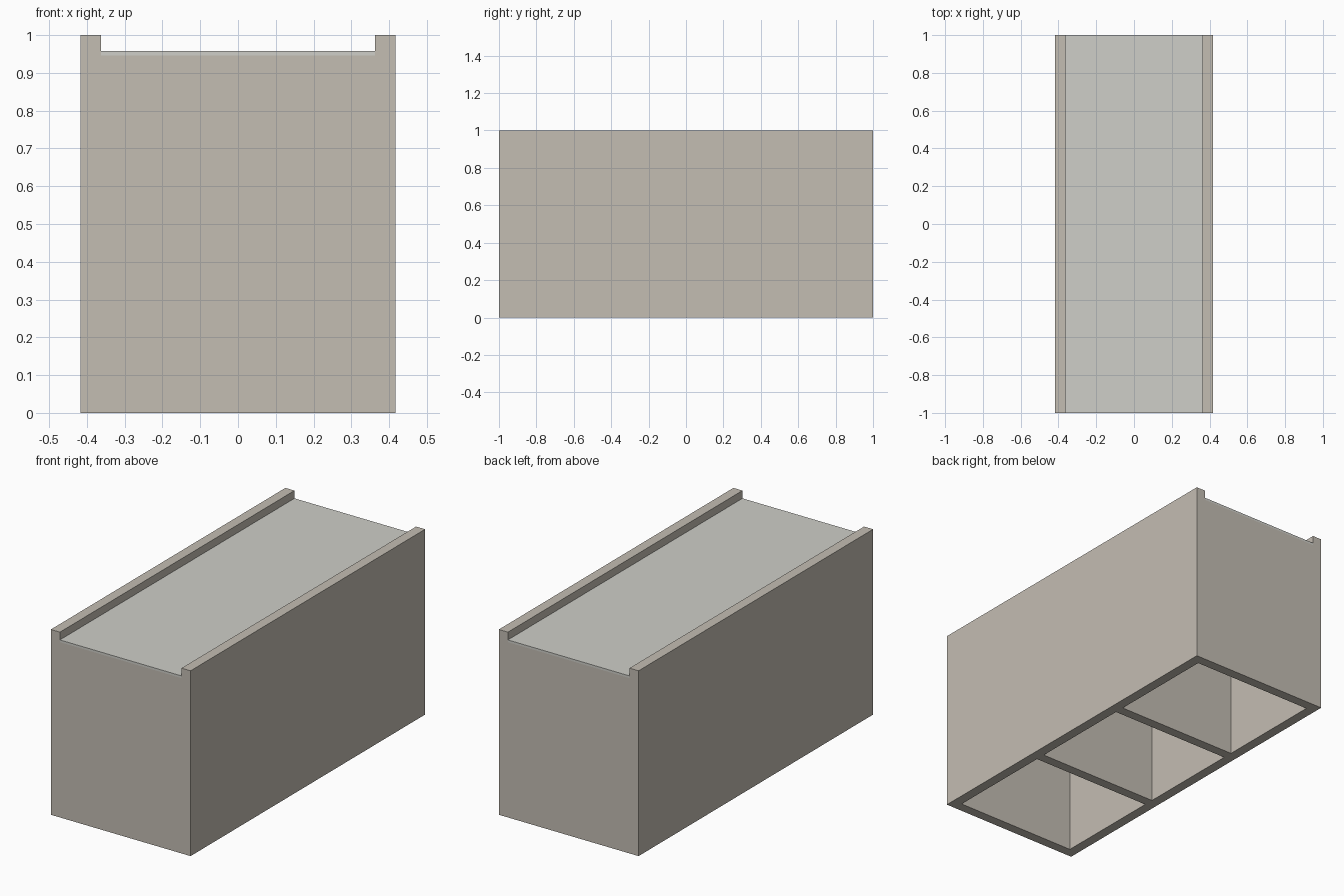
import bpy

if "Cube" in bpy.data.objects:
    bpy.data.objects.remove(bpy.data.objects["Cube"])

W, L, H = 0.417, 1.0, 1.0      # half width, half length, height
T = 0.054                      # board thickness
PANEL = 0.012                  # thickness of the top sheet


def material(name, rgb):
    m = bpy.data.materials.new(name)
    m.diffuse_color = (*rgb, 1)
    m.use_nodes = True
    m.node_tree.nodes["Principled BSDF"].inputs["Base Color"].default_value = m.diffuse_color
    return m


def box(name, x, y, z):
    """Box from (min, max) ranges along each axis."""
    bpy.ops.mesh.primitive_cube_add(size=1, location=[sum(r) / 2 for r in (x, y, z)])
    ob = bpy.context.object
    ob.name = name
    ob.scale = [r[1] - r[0] for r in (x, y, z)]
    bpy.ops.object.transform_apply(location=True, rotation=False, scale=True)
    return ob


def cut(target, cutter):
    cutter.hide_render = True
    mod = target.modifiers.new("cut", 'BOOLEAN')
    mod.operation = 'DIFFERENCE'
    mod.solver = 'EXACT'
    mod.object = cutter
    bpy.context.view_layer.objects.active = target
    bpy.ops.object.modifier_apply(modifier=mod.name)
    bpy.data.objects.remove(cutter)


# Case body
body = box("case_body", (-W, W), (-L, L), (0, H))

# Recess between the two top rails, open at both ends
inner = (-W + T, W - T)
cut(body, box("recess_cutter", inner, (-L - 0.1, L + 0.1), (H - T, H + 0.1)))

# Three compartments open underneath, split by two dividers
for y in ((-L + T, -0.343), (-0.289, 0.289), (0.343, L - T)):
    cut(body, box("compartment_cutter", inner, y, (-0.1, H - 2 * T)))
body.data.materials.append(material("warm_grey", (0.55, 0.51, 0.45)))

# Thin sheet lying in the recess
panel = box("top_panel", inner, (-L, L), (H - T, H - T + PANEL))
panel.data.materials.append(material("pale_grey", (0.62, 0.62, 0.58)))
